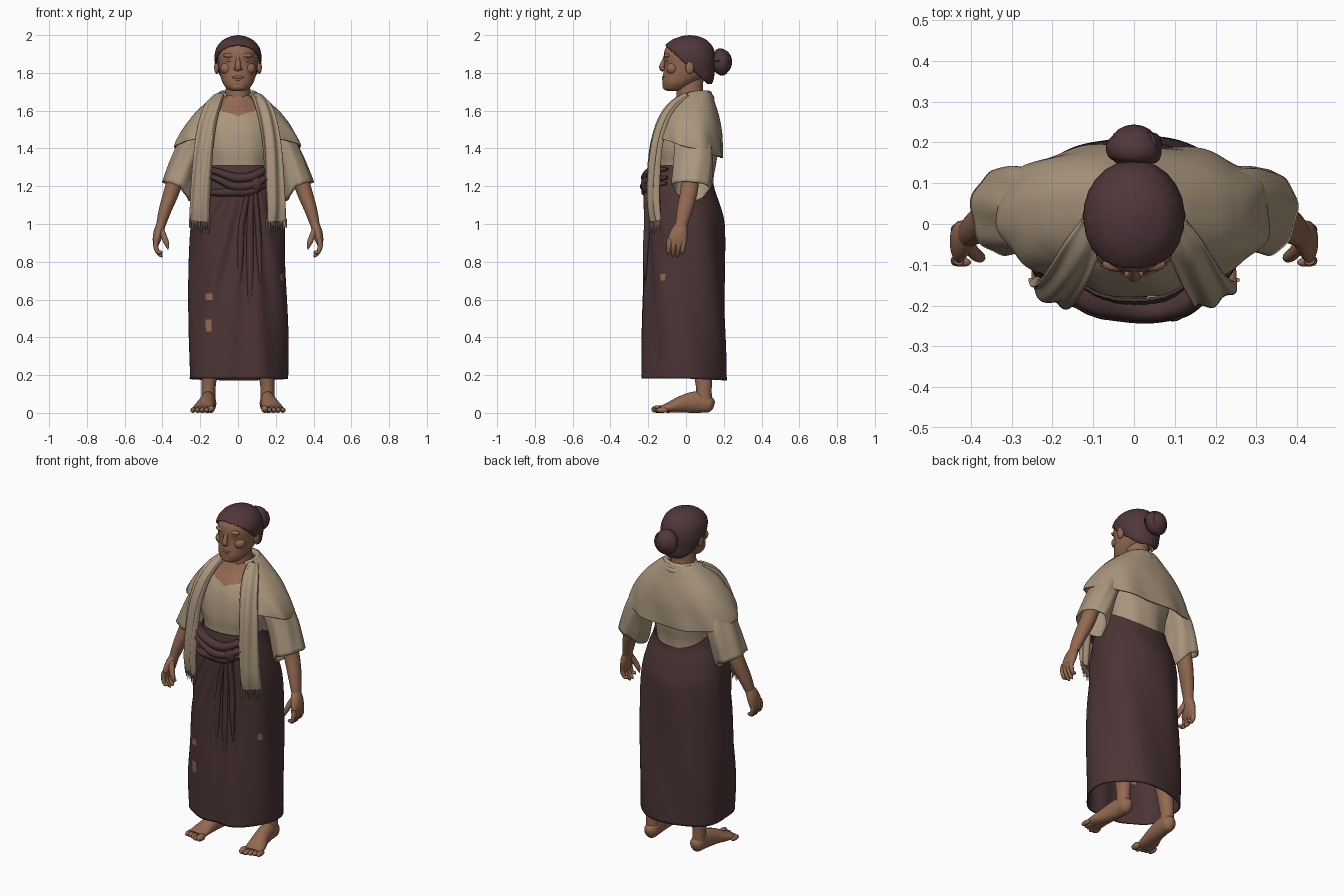
import bpy, bmesh, math
from mathutils import Vector, Matrix

if "Cube" in bpy.data.objects:
    bpy.data.objects.remove(bpy.data.objects["Cube"])


def material(name, rgb):
    m = bpy.data.materials.new(name)
    m.use_nodes = True
    m.diffuse_color = (*rgb, 1)
    bsdf = next(n for n in m.node_tree.nodes if n.type == "BSDF_PRINCIPLED")
    bsdf.inputs["Base Color"].default_value = (*rgb, 1)
    bsdf.inputs["Roughness"].default_value = 0.9
    return m


SKIN = material("brown skin", (0.29, 0.14, 0.08))
HAIR = material("dark hair", (0.080, 0.038, 0.042))
WRAP = material("maroon cloth", (0.072, 0.035, 0.036))
CREAM = material("cream cloth", (0.40, 0.305, 0.205))
Y, Z = Vector((0, 1, 0)), Vector((0, 0, 1))
SIDES = (("left", 1), ("right", -1))


def finish(name, bm, mats, thick=0):
    bmesh.ops.recalc_face_normals(bm, faces=bm.faces)
    me = bpy.data.meshes.new(name)
    bm.to_mesh(me)
    bm.free()
    for m in mats:
        me.materials.append(m)
    me.shade_smooth()
    me.set_sharp_from_angle(angle=math.radians(55))
    ob = bpy.data.objects.new(name, me)
    bpy.context.collection.objects.link(ob)
    if thick:
        mod = ob.modifiers.new("thickness", "SOLIDIFY")
        mod.thickness = thick


def spline(keys, steps):
    """Smooth interpolation through the key rings."""
    out = []
    for i in range(len(keys) - 1):
        p0, p1, p2 = keys[max(i - 1, 0)], keys[i], keys[i + 1]
        p3 = keys[min(i + 2, len(keys) - 1)]
        for k in range(steps):
            t = k / steps
            out.append([b + 0.5 * t * (c - a + t * (2*a - 5*b + 4*c - d + t * (3*(b - c) + d - a)))
                        for a, b, c, d in zip(p0, p1, p2, p3)])
    return out + [list(keys[-1])]


def loft(name, keys, mat, n=24, steps=5, ref=Y, flat=False, power=2, caps=True,
         warp=None, keep=None, paint=None, thick=0):
    """Skin elliptical rings (x, y, z, half width, half depth) along a path."""
    mats = mat if isinstance(mat, tuple) else (mat,)
    rows = spline(keys, steps)
    centres = [Vector(r[:3]) for r in rows]
    bm = bmesh.new()
    rings = []
    for i, r in enumerate(rows):
        t = Z if flat else (centres[min(i + 1, len(rows) - 1)] - centres[max(i - 1, 0)]).normalized()
        b = (ref - t * ref.dot(t)).normalized()
        a = b.cross(t)
        ring = []
        for j in range(n):
            ang = math.tau * j / n
            c, s = math.cos(ang), math.sin(ang)
            u = math.copysign(abs(c) ** (2 / power), c) * max(r[3], 0.001)
            v = math.copysign(abs(s) ** (2 / power), s) * max(r[4], 0.001)
            p = centres[i] + a * u + b * v
            ring.append(bm.verts.new(warp(p, ang) if warp else p))
        rings.append(ring)
    for r0, r1 in zip(rings, rings[1:]):
        for j in range(n):
            k = (j + 1) % n
            bm.faces.new((r0[j], r0[k], r1[k], r1[j]))
    if caps:
        bm.faces.new(rings[0])
        bm.faces.new(rings[-1])
    if keep:
        lost = [f for f in bm.faces if not keep(f.calc_center_median())]
        bmesh.ops.delete(bm, geom=lost, context="FACES")
    if paint:
        for f in bm.faces:
            f.material_index = paint(f.calc_center_median())
    finish(name, bm, mats, thick)


def ball(name, centre, radii, mat):
    bm = bmesh.new()
    bmesh.ops.create_uvsphere(bm, u_segments=20, v_segments=12, radius=1,
                              matrix=Matrix.Translation(centre) @ Matrix.Diagonal((*radii, 1)))
    finish(name, bm, (mat,))


def outward(ang):
    return Vector((math.cos(ang), math.sin(ang), 0))


# Wrapped skirt: pleats fan out from the knot, waist and hem dip at the back
def skirt_folds(p, ang):
    front = max(0, -math.sin(ang)) ** 1.5
    fan = (p.x - .07) / max(1.4 - p.z, .15)
    fade = min(1, max(.1, (1.3 - p.z) / .35))
    pleat = math.sin(fan * 38) + .5 * math.sin(fan * 17 + 1)
    q = p + outward(ang) * (.008 * front * fade * pleat
                            + .006 * (1 - front) * fade * math.sin(5 * ang + 6 * p.z))
    back = max(0, math.sin(ang))
    q.z -= .1 * back * min(1, max(0, (p.z - 1) / .31)) + .012 * back * max(0, 1 - p.z)
    return q


# Worn spots where the leg shows through the cloth
SPOTS = ((-.155, -.2, .61, .018, .03), (-.155, -.2, .46, .013, .018), (.23, -.12, .73, .02, .02))


def worn(c):
    return int(any(abs(c.x - x) < w + .01 * (x > 0) and abs(c.y - y) < .05 and abs(c.z - z) < h
                   and (x < 0 or abs(c.y - y) < .012) for x, y, z, w, h in SPOTS))


loft("skirt", [(0, -.012, .182, .26, .224), (0, -.01, .4, .263, .223), (0, -.008, .7, .258, .214),
               (0, -.005, 1, .247, .205), (0, -.015, 1.15, .224, .193), (0, -.022, 1.25, .195, .178),
               (0, -.022, 1.31, .182, .168)],
     (WRAP, SKIN), n=144, steps=9, flat=True, power=2.3, caps=False, warp=skirt_folds,
     paint=worn, thick=.008)

# Cloth gathered across the waist into a knot
for i, (z0, z1, r) in enumerate(((1.285, 1.25, .03), (1.25, 1.205, .036), (1.17, 1.175, .028))):
    loft(f"waist_gather_{i + 1}", [(-.19, -.1, z0, .012, .008), (-.12, -.178, z0 - .005, r, .018),
                                   (-.02, -.205, z1 - .005, r, .025), (.07, -.212, z1, r * .8, .024),
                                   (.13, -.185, z1 + .03, r * .8, .02), (.19, -.1, z1 + .04, .012, .008)],
         WRAP, ref=Z)
ball("waist_knot", (.095, -.205, 1.21), (.036, .034, .045), WRAP)
for i, (x, low, w) in enumerate(((.02, .62, .016), (.065, .45, .018), (.105, .7, .015))):
    loft(f"front_pleat_{i + 1}", [(.075 + .3 * (x - .065), -.208, 1.2, .014, .018), (x, -.205, 1, w, .018),
                                  (x + .2 * (x - .065), -.214, (1 + low) / 2, w, .014),
                                  (x + .4 * (x - .065), -.216, low, .006, .004)], WRAP)


# Blouse with a low scooped neckline, its hem loose over the back of the skirt
def neckline(c):
    return int(c.y < .03 and abs(c.x) < .13 and c.z > 1.572 + .3 * abs(c.x))


loft("blouse", [(0, -.012, 1.17, .165, .155), (0, -.015, 1.25, .172, .161), (0, -.01, 1.32, .178, .168),
                (0, -.006, 1.4, .2, .174), (0, 0, 1.5, .205, .163), (0, .01, 1.58, .175, .138),
                (0, .025, 1.64, .115, .1), (0, .025, 1.68, .07, .072)],
     (CREAM, SKIN), n=112, steps=10, flat=True, power=2.2, paint=neckline,
     warp=lambda p, a: p + outward(a) * .002 * math.sin(9 * a + 9 * p.z))


# Shawl over the shoulders, open in front, dipping at the back
def shawl_drape(p, ang):
    low = min(1, max(0, (1.56 - p.z) / .18))
    q = p + outward(ang) * .006 * low * math.sin(9 * ang + 12 * p.z)
    q.z += low * (.03 - .055 * math.sin(ang))
    return q


loft("shawl", [(0, .045, 1.7, .095, .09), (0, .035, 1.66, .15, .113), (0, .025, 1.58, .235, .148),
               (0, .025, 1.5, .287, .164), (0, .023, 1.42, .322, .17), (0, .022, 1.375, .334, .172)],
     CREAM, n=96, steps=6, flat=True, power=2.4, caps=False, warp=shawl_drape, thick=.008,
     keep=lambda c: c.y > .02 or abs(c.x) > .1 + .25 * max(0, 1.66 - c.z))
for i, (dz, grow) in enumerate(((0, 0), (-.022, .014))):
    arc = [math.radians(a) for a in range(-50, 231, 35)]
    loft(f"shawl_collar_{i + 1}",
         [((.088 + grow) * math.cos(a), .045 + (.075 + grow) * math.sin(a),
           1.688 + dz + .025 * min(0, math.sin(a)), .016, .018) for a in arc], CREAM, ref=Z)

for side, s in SIDES:
    # Hanging shawl ends with fringe
    out = Vector((.5 * s, -1, 0))
    loft(f"{side}_shawl_end", [(.1*s, .0, 1.682, .03, .013), (.13*s, -.065, 1.635, .045, .015),
                               (.158*s, -.12, 1.55, .05, .018), (.18*s, -.155, 1.42, .052, .022),
                               (.193*s, -.17, 1.25, .055, .024), (.202*s, -.17, 1.1, .056, .022),
                               (.204*s, -.162, 1.015, .057, .014)],
         CREAM, n=64, ref=out,
         warp=lambda p, a: p + out * .006 * math.sin(5 * a + 4 * p.z))
    for i in range(9):
        k = i / 4 - 1
        x, y = (.204 + .05 * k) * s, -.162 + .025 * k
        loft(f"{side}_fringe_{i + 1}", [(x, y, 1.03, .006, .006), (x, y, .99, .005, .005),
                                        (x + .003 * s, y, .95 + .015 * (i % 3), .002, .002)],
             CREAM, n=6, steps=2)

    # Wide sleeve, its inner edge hanging lower
    def droop(p, a):
        q = p + Vector((math.cos(a) * s, math.sin(a), 0)) * .004 * math.sin(6 * a + 10 * p.z)
        q.z -= 1.1 * max(0, .3 - abs(p.x)) * min(1, max(0, (1.3 - p.z) / .1))
        return q

    loft(f"{side}_sleeve", [(.16*s, .03, 1.55, .055, .085), (.235*s, .035, 1.43, .067, .1),
                            (.28*s, .038, 1.33, .074, .105), (.327*s, .028, 1.198, .078, .104)],
         CREAM, n=48, caps=False, warp=droop, thick=.007)

    # Arm and hand
    loft(f"{side}_arm", [(.25*s, .03, 1.42, .045, .05), (.315*s, .025, 1.28, .043, .048),
                         (.352*s, .015, 1.17, .041, .046), (.387*s, -.008, 1.07, .033, .041),
                         (.408*s, -.025, .995, .025, .032)], SKIN)
    loft(f"{side}_palm", [(.406*s, -.024, 1.0, .024, .03), (.42*s, -.035, .96, .026, .045),
                          (.43*s, -.046, .915, .022, .05), (.434*s, -.05, .885, .012, .042)], SKIN)
    for i in range(4):
        y = -.012 - .025 * i
        tip = .832 + (.018 if i in (0, 3) else 0)
        loft(f"{side}_finger_{i + 1}", [(.43*s, y, .92, .014, .014), (.436*s, y - .003, .885, .0135, .0135),
                                        (.425*s, y - .006, .852, .011, .011), (.408*s, y - .007, tip, .009, .009),
                                        (.402*s, y - .007, tip - .008, .001, .001)], SKIN, n=12)
    loft(f"{side}_thumb", [(.412*s, -.045, .98, .016, .02), (.393*s, -.07, .935, .016, .016),
                           (.377*s, -.082, .895, .013, .013), (.37*s, -.084, .865, .002, .002)], SKIN, n=12)

    # Leg, foot and toes
    loft(f"{side}_leg", [(.155*s, .095, .05, .037, .043), (.156*s, .095, .12, .036, .041),
                         (.152*s, .09, .2, .041, .047), (.14*s, .06, .45, .055, .06)], SKIN)
    loft(f"{side}_foot", [(.15*s, .147, .038, .012, .02), (.152*s, .125, .044, .036, .043),
                          (.157*s, .06, .057, .04, .057), (.168*s, -.02, .046, .045, .046),
                          (.183*s, -.09, .028, .055, .028), (.188*s, -.135, .019, .053, .018)],
         SKIN, ref=Z)
    for i in range(5):
        r = .02 if i == 0 else .0145
        ball(f"{side}_toe_{i + 1}", ((.142 + .024 * i) * s, -.15 + .006 * i * (i > 1), r),
             (r * .95, .033, r), SKIN)

    # Ear, eye and cheek
    ball(f"{side}_ear", (.113 * s, .02, 1.83), (.013, .023, .036), SKIN)
    ball(f"{side}_eyelid", (.041 * s, -.1, 1.866), (.02, .01, .009), SKIN)
    ball(f"{side}_brow", (.042 * s, -.098, 1.892), (.036, .018, .013), SKIN)
    ball(f"{side}_cheek", (.056 * s, -.07, 1.823), (.038, .034, .034), SKIN)
    ball(f"{side}_nostril", (.013 * s, -.122, 1.822), (.011, .011, .009), SKIN)

# Neck, head and face
loft("neck", [(0, .025, 1.56, .085, .085), (0, .022, 1.65, .07, .074), (0, .02, 1.73, .064, .07),
              (0, .03, 1.82, .06, .07)], SKIN, n=32, flat=True)
loft("head", [(0, -.07, 1.705, .03, .03), (0, -.06, 1.714, .055, .056), (0, -.038, 1.745, .08, .086),
              (0, -.005, 1.79, .095, .116), (0, .01, 1.84, .103, .125), (0, .012, 1.89, .107, .13),
              (0, .014, 1.935, .1, .12), (0, .015, 1.97, .07, .085), (0, .018, 1.985, .01, .01)],
     SKIN, n=48, flat=True, power=2.15)
loft("nose", [(0, -.106, 1.89, .01, .01), (0, -.118, 1.86, .012, .012), (0, -.127, 1.832, .015, .015),
              (0, -.126, 1.817, .013, .011), (0, -.12, 1.81, .002, .002)], SKIN)
ball("upper_lip", (0, -.114, 1.777), (.034, .013, .008), SKIN)
ball("lower_lip", (0, -.114, 1.765), (.028, .012, .008), SKIN)
ball("chin", (0, -.1, 1.728), (.04, .024, .022), SKIN)

# Swept back hair, cut along a slanting hairline, with a coiled bun
loft("hair", [(0, .1, 1.742, .05, .036), (0, .085, 1.77, .085, .062), (0, .036, 1.83, .116, .118),
              (0, .018, 1.88, .124, .138), (0, .012, 1.93, .115, .133), (0, .016, 1.97, .085, .098),
              (0, .02, 1.992, .042, .05), (0, .02, 2.0, .004, .004)],
     HAIR, n=96, steps=12, flat=True, thick=.006,
     warp=lambda p, a: p + outward(a) * .0006 * math.sin(24 * a),
     keep=lambda c: c.y > -.112 + 1.08 * (1.95 - c.z))
ball("bun", (0, .188, 1.858), (.062, .056, .068), HAIR)
loft("bun_coil", [(.047 * math.cos(k * math.pi / 4), .178 + .002 * k,
                   1.858 + .05 * math.sin(k * math.pi / 4), .022, .03) for k in range(10)],
     HAIR, n=16, ref=Y)
